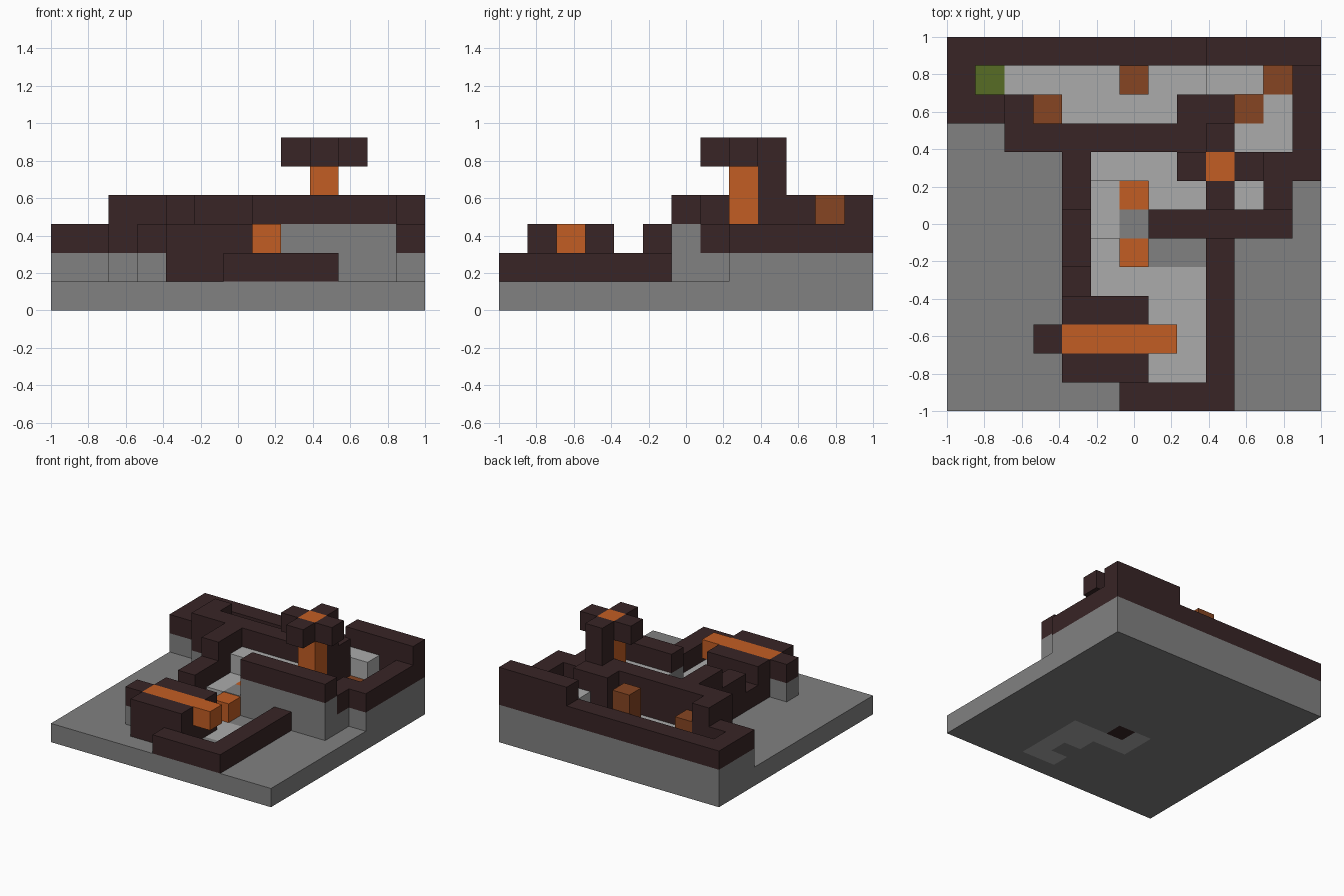
import bpy
import bmesh
from mathutils import Vector

CELLS = 13
CELL = 2 / CELLS

default_cube = bpy.data.objects.get("Cube")
if default_cube:
    bpy.data.objects.remove(default_cube, do_unlink=True)


def make_material(name, red, green, blue):
    material = bpy.data.materials.new(name)
    material.use_nodes = True
    colour = (red, green, blue, 1)
    material.diffuse_color = colour
    material.node_tree.nodes["Principled BSDF"].inputs["Base Color"].default_value = colour
    return material


stone = make_material("stone grey", .22, .22, .22)
pale = make_material("pale floor grey", .41, .41, .41)
dark = make_material("dark brown wall", .040, .018, .019)
orange = make_material("bright orange", .54, .11, .017)
rust = make_material("rust orange", .24, .06, .016)
green = make_material("moss green", .095, .15, .018)


def finish(name, bm, materials):
    mesh = bpy.data.meshes.new(name)
    bmesh.ops.recalc_face_normals(bm, faces=bm.faces)
    bm.to_mesh(mesh)
    bm.free()
    for material in materials:
        mesh.materials.append(material)
    part = bpy.data.objects.new(name, mesh)
    bpy.context.collection.objects.link(part)
    return part


def block(name, material, columns, rows, levels):
    """Box spanning inclusive cell columns and rows, between two level heights."""
    low = Vector((columns[0] * CELL - 1, rows[0] * CELL - 1, levels[0] * CELL))
    high = Vector(((columns[-1] + 1) * CELL - 1, (rows[-1] + 1) * CELL - 1, levels[1] * CELL))
    bm = bmesh.new()
    bmesh.ops.create_cube(bm, size=1)
    for vert in bm.verts:
        vert.co = Vector(a + (b - a) * (c + .5) for a, b, c in zip(low, high, vert.co))
    return finish(name, bm, [material])


def tile(name, material, column, row, level):
    """Thin coloured plate lying on a floor cell."""
    return block(name, material, [column], [row], (level, level + .03))


# Ground slab, with the courtyard cells coloured right through
def ground_colour(column, row, is_bottom):
    if (column, row) == (6, 5):
        return 2
    if row == 4 and 5 <= column <= 8 or (column, row) == (5, 5):
        return 1
    if 1 <= row <= 3 and (column == 8 or column == 7 and row != 2):
        return 1
    return 0


bm = bmesh.new()
bmesh.ops.create_grid(bm, x_segments=CELLS, y_segments=CELLS, size=1)
extruded = bmesh.ops.extrude_face_region(bm, geom=bm.faces[:], use_keep_orig=True)
top_verts = [g for g in extruded["geom"] if isinstance(g, bmesh.types.BMVert)]
bmesh.ops.translate(bm, verts=top_verts, vec=(0, 0, CELL))
bm.normal_update()
for face in bm.faces:
    if abs(face.normal.z) > .5:
        centre = face.calc_center_median()
        face.material_index = ground_colour(int((centre.x + 1) / CELL),
                                            int((centre.y + 1) / CELL), centre.z < .01)
finish("ground_slab", bm, [stone, pale, dark])

# Stone footings under the upper walls
FOOT = (1, 2)
for name, columns, rows in (
        ("back_footing", (0, 12), [12]),
        ("right_footing", [0], (10, 11)),
        ("right_corner_footing", (1, 2), [10]),
        ("middle_footing", (2, 9), [9]),
        ("alcove_footing", (8, 9), [10]),
        ("left_footing", [12], (8, 11)),
        ("left_inner_footing", [11], (7, 8)),
        ("passage_footing", [4], (7, 8)),
        ("upper_floor_footing", (5, 9), [8]),
        ("upper_floor_front_footing", (7, 9), [7])):
    block(name, stone, columns, rows, FOOT)
block("front_terrace_footing", stone, (7, 11), [6], (1, 3))

# Pale floors
block("room_floor_back", pale, (1, 11), [11], FOOT)
block("room_floor_front", pale, (3, 7), [10], FOOT)
block("side_room_floor", pale, (10, 11), (9, 10), FOOT)
block("side_room_nook", pale, [10], (7, 8), FOOT)
block("landing", pale, (5, 6), (6, 7), FOOT)
block("upper_floor", pale, (5, 8), [8], (2, 3))
block("upper_floor_front", pale, (7, 9), [7], (2, 3))
block("room_ledge", pale, (9, 10), [11], (2, 3))

# Back room walls
block("back_wall_low", dark, (0, 8), [12], (2, 3))
block("back_wall_high", dark, (9, 12), [12], (2, 4))
block("right_wall", dark, [0], (10, 11), (2, 3))
block("right_corner_wall", dark, [1], [10], (2, 3))
block("right_inner_wall", dark, [2], [10], (2, 4))
block("middle_wall", dark, (2, 8), [9], (2, 4))
block("alcove_wall", dark, (8, 9), [10], (2, 4))
block("left_wall", dark, [12], (8, 11), (2, 3))
block("left_inner_wall", dark, [11], (7, 8), (2, 3))
block("front_terrace_wall", dark, (7, 11), [6], (3, 4))

# Stepped passage wall and courtyard walls
block("passage_wall_high", dark, [4], (7, 8), (2, 4))
block("passage_wall_middle", dark, [4], (5, 6), (1, 3))
block("passage_wall_low", dark, [4], [4], (1, 2))
block("courtyard_left_wall", dark, [9], (1, 5), (1, 2))
block("courtyard_front_wall", dark, (6, 9), [0], (1, 2))

# Gatehouse with its orange beam
for name, row in (("gate_front_wall", 1), ("gate_back_wall", 3)):
    block(name, dark, (4, 6), [row], (1, 3))
block("gate_core", dark, (4, 6), [2], (1, 2))
block("gate_beam", orange, (4, 7), [2], (2, 3))
block("gate_end_footing", stone, [3], [2], (1, 2))
block("gate_end", dark, [3], [2], (2, 3))

# Tower with a cross-shaped top
block("tower_core", orange, [9], [8], (2, 6))
block("tower_back", dark, [9], [9], (2, 6))
for name, column, row in (("tower_arm_right", 8, 8), ("tower_arm_left", 10, 8),
                          ("tower_arm_front", 9, 7)):
    block(name, dark, [column], [row], (5, 6))

# Loose blocks and floor markers
block("courtyard_block", orange, [6], [5], (1, 2))
block("tall_rust_block", rust, [6], [11], (2, 4))
block("short_rust_block", rust, [3], [10], (2, 3))
tile("landing_stone_tile", stone, 6, 6, 2)
tile("landing_orange_tile", orange, 6, 7, 2)
tile("side_room_rust_tile", rust, 10, 10, 2)
tile("corner_rust_tile", rust, 11, 11, 2)
tile("corner_green_tile", green, 1, 11, 2)
